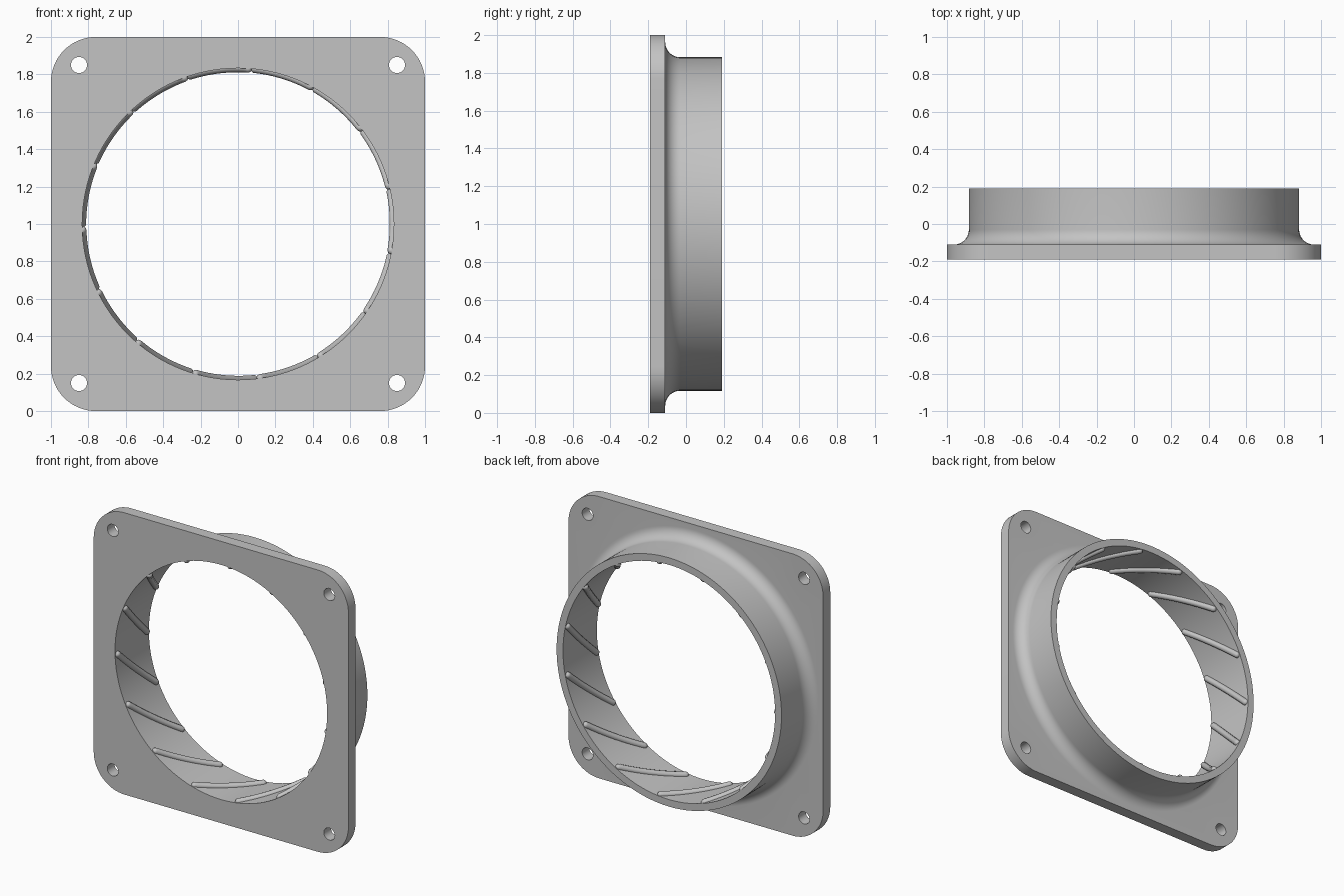
import bpy, bmesh
from math import sin, cos, pi, radians, sqrt

cube = bpy.data.objects.get("Cube")
if cube:
    bpy.data.objects.remove(cube, do_unlink=True)

FRONT, PLATE_BACK, BACK = -0.19, -0.11, 0.19
BORE, COLLAR, FILLET = 0.833, 0.883, 0.08
SEGMENTS, RIBS = 120, 15

grey = bpy.data.materials.new("grey plastic")
grey.use_nodes = True
grey.diffuse_color = (0.55, 0.55, 0.55, 1)
grey.node_tree.nodes["Principled BSDF"].inputs["Base Color"].default_value = grey.diffuse_color


def circle(radius, cx=0, cz=0, count=SEGMENTS):
    return [(cx + radius * cos(2 * pi * i / count), cz + radius * sin(2 * pi * i / count))
            for i in range(count)]


def rounded_square(half, radius, steps=16):
    points = []
    for quarter, (sx, sz) in enumerate([(1, 1), (-1, 1), (-1, -1), (1, -1)]):
        for i in range(steps + 1):
            a = pi / 2 * (quarter + i / steps)
            points.append((sx * (half - radius) + radius * cos(a),
                           sz * (half - radius) + radius * sin(a)))
    return points


bm = bmesh.new()


def ring(points, y):
    return [bm.verts.new((x, y, z + 1)) for x, z in points]


def wall(a, b):
    for i in range(len(a)):
        j = (i + 1) % len(a)
        bm.faces.new((a[i], a[j], b[j], b[i]))


def fill(rings, normal):
    edges = []
    for r in rings:
        for i in range(len(r)):
            pair = (r[i], r[(i + 1) % len(r)])
            edges.append(bm.edges.get(pair) or bm.edges.new(pair))
    bmesh.ops.triangle_fill(bm, edges=edges, use_beauty=True, normal=normal)


# Plate rim and the four screw holes
outlines = [rounded_square(1, 0.24)]
outlines += [circle(0.043, sx * 0.85, sz * 0.85, 32) for sx in (-1, 1) for sz in (-1, 1)]
front_rings, back_rings = [], []
for outline in outlines:
    front_rings.append(ring(outline, FRONT))
    back_rings.append(ring(outline, PLATE_BACK))
    wall(front_rings[-1], back_rings[-1])

# Bore, back lip and collar, flaring into the plate with a fillet
profile = [(BORE, FRONT), (BORE, BACK), (COLLAR, BACK)]
for i in range(13):
    a = pi / 2 * i / 12
    profile.append((COLLAR + FILLET * (1 - cos(a)), PLATE_BACK + FILLET * (1 - sin(a))))
rings = [ring(circle(r), y) for r, y in profile]
for a, b in zip(rings, rings[1:]):
    wall(a, b)

# Flat plate faces around the openings
fill(front_rings + [rings[0]], (0, -1, 0))
fill(back_rings + [rings[-1]], (0, 1, 0))
bmesh.ops.recalc_face_normals(bm, faces=bm.faces[:])

mesh = bpy.data.meshes.new("flanged_collar")
bm.to_mesh(mesh)
bm.free()
mesh.materials.append(grey)
flange = bpy.data.objects.new("flanged_collar", mesh)
bpy.context.collection.objects.link(flange)
bpy.ops.object.select_all(action='DESELECT')
flange.select_set(True)
bpy.context.view_layer.objects.active = flange
bpy.ops.object.shade_smooth_by_angle(angle=radians(30))

# Helical rib with rounded ends, half sunk into the bore wall
RIB = 0.022
SWEEP, LENGTH = radians(23.6), 0.36
path_length = sqrt((BORE * SWEEP) ** 2 + LENGTH ** 2)
cap = [RIB * (1 - cos(pi / 2 * i / 5)) for i in range(6)]
middle = [RIB + (path_length - 2 * RIB) * i / 20 for i in range(1, 20)]
distances = cap + middle + [path_length - d for d in reversed(cap)]

curve = bpy.data.curves.new("swirl_rib", 'CURVE')
curve.dimensions = '3D'
curve.bevel_depth = RIB
curve.bevel_resolution = 3
curve.use_fill_caps = True
spline = curve.splines.new('POLY')
spline.points.add(len(distances) - 1)
spline.use_smooth = True
for point, d in zip(spline.points, distances):
    t = d / path_length
    a = radians(181.2) + SWEEP * t
    point.co = (BORE * cos(a), LENGTH * (t - 0.5), BORE * sin(a), 1)
    inset = max(0, RIB - min(d, path_length - d)) / RIB
    point.radius = max(0.05, sqrt(max(0, 1 - inset ** 2)))
curve.materials.append(grey)

# Ribs repeated evenly round the bore
for i in range(RIBS):
    rib = bpy.data.objects.new(f"swirl_rib_{i + 1}", curve)
    rib.location.z = 1
    rib.rotation_euler.y = 2 * pi * i / RIBS
    bpy.context.collection.objects.link(rib)
